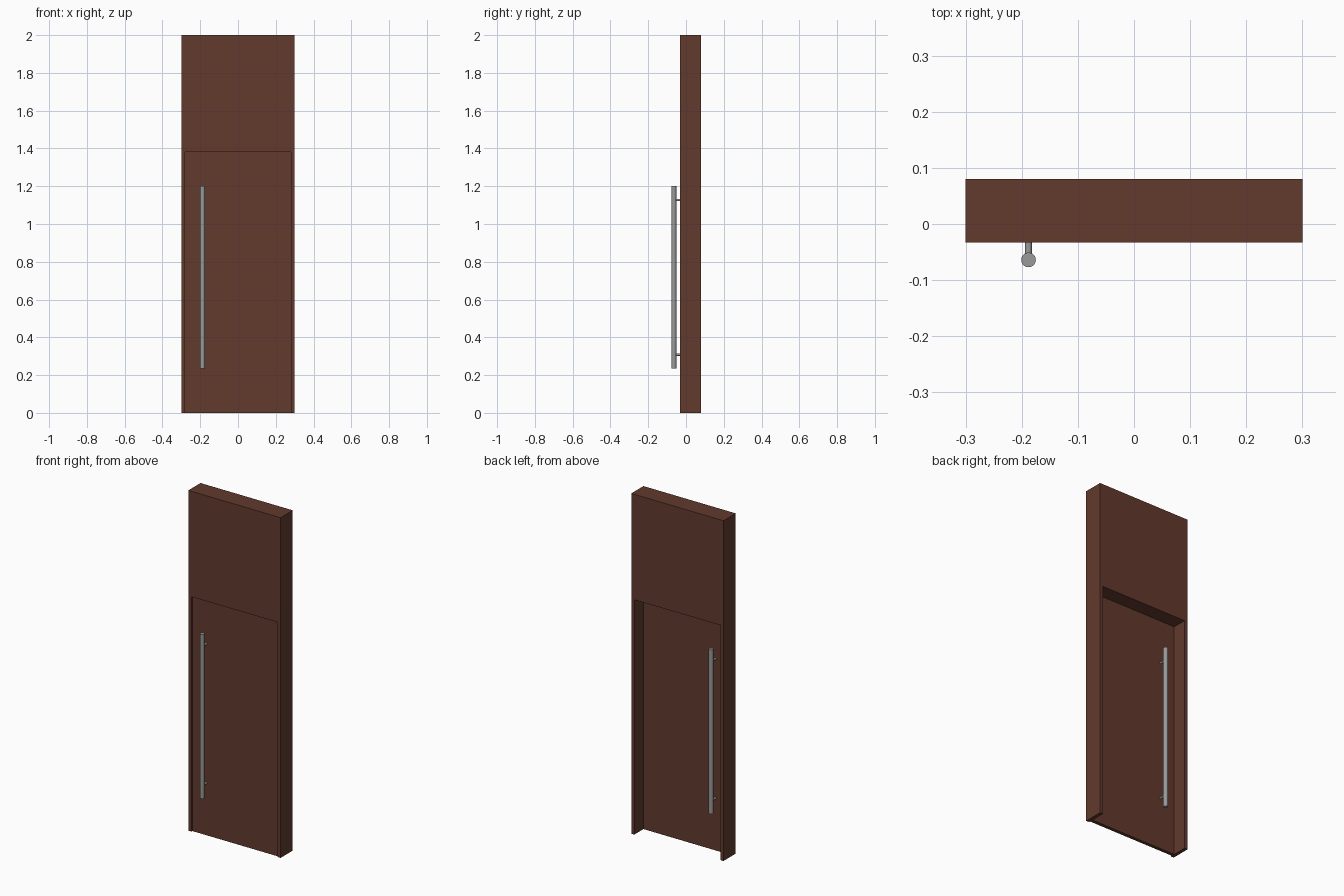
import bpy
import bmesh
from math import radians
from mathutils import Matrix, Vector

if "Cube" in bpy.data.objects:
    bpy.data.objects.remove(bpy.data.objects["Cube"], do_unlink=True)


def make_material(name, color, metallic=0.0):
    mat = bpy.data.materials.new(name)
    mat.use_nodes = True
    mat.diffuse_color = color
    mat.node_tree.nodes["Principled BSDF"].inputs["Base Color"].default_value = color
    return mat


def finish(name, bm, mat):
    bmesh.ops.recalc_face_normals(bm, faces=bm.faces)
    mesh = bpy.data.meshes.new(name)
    bm.to_mesh(mesh)
    bm.free()
    mesh.materials.append(mat)
    obj = bpy.data.objects.new(name, mesh)
    bpy.context.collection.objects.link(obj)
    return obj


def extrude_profile(name, profile, y_front, y_back, mat):
    """Extrude an outline in the xz plane from front to back."""
    bm = bmesh.new()
    face = bm.faces.new([bm.verts.new((x, y_front, z)) for x, z in profile])
    grown = bmesh.ops.extrude_face_region(bm, geom=[face])["geom"]
    verts = [v for v in grown if isinstance(v, bmesh.types.BMVert)]
    bmesh.ops.translate(bm, verts=verts, vec=(0, y_back - y_front, 0))
    return finish(name, bm, mat)


def add_cylinder(bm, start, end, radius, sides):
    start, end = Vector(start), Vector(end)
    axis = end - start
    turn = axis.to_track_quat('Z', 'Y').to_matrix().to_4x4()
    bmesh.ops.create_cone(
        bm, cap_ends=True, segments=sides, radius1=radius, radius2=radius,
        depth=axis.length, matrix=Matrix.Translation((start + end) / 2) @ turn)


def pull_handle(name, face_y, rod_y, mat):
    """Long vertical bar held off the door by two posts."""
    bm = bmesh.new()
    x = -0.188
    add_cylinder(bm, (x, rod_y, 0.235), (x, rod_y, 1.2), 0.013, 32)
    for z in (0.308, 1.127):
        add_cylinder(bm, (x, face_y, z), (x, rod_y, z), 0.006, 20)
    obj = finish(name, bm, mat)
    bpy.ops.object.select_all(action='DESELECT')
    obj.select_set(True)
    bpy.context.view_layer.objects.active = obj
    bpy.ops.object.shade_smooth_by_angle(angle=radians(35))


wood = make_material("dark brown wood", (0.122, 0.042, 0.026, 1))
steel = make_material("brushed steel", (0.32, 0.32, 0.32, 1))

half, jamb, head, top = 0.3, 0.02, 1.38, 2.0
inner = half - jamb
front, back = -0.033, 0.08
leaf_front, leaf_back = -0.025, -0.005

# Surround: two narrow jambs below a tall overhead panel
extrude_profile("door_frame", [
    (-half, 0), (-half, top), (half, top), (half, 0),
    (inner, 0), (inner, head), (-inner, head), (-inner, 0)], front, back, wood)

# Thin door leaf set near the front of the opening
extrude_profile("door_leaf", [
    (-inner, 0), (-inner, head), (inner, head), (inner, 0)],
    leaf_front, leaf_back, wood)

# Matching pull bars on both sides of the leaf
pull_handle("front_handle", leaf_front, -0.064, steel)
pull_handle("back_handle", leaf_back, 0.035, steel)
